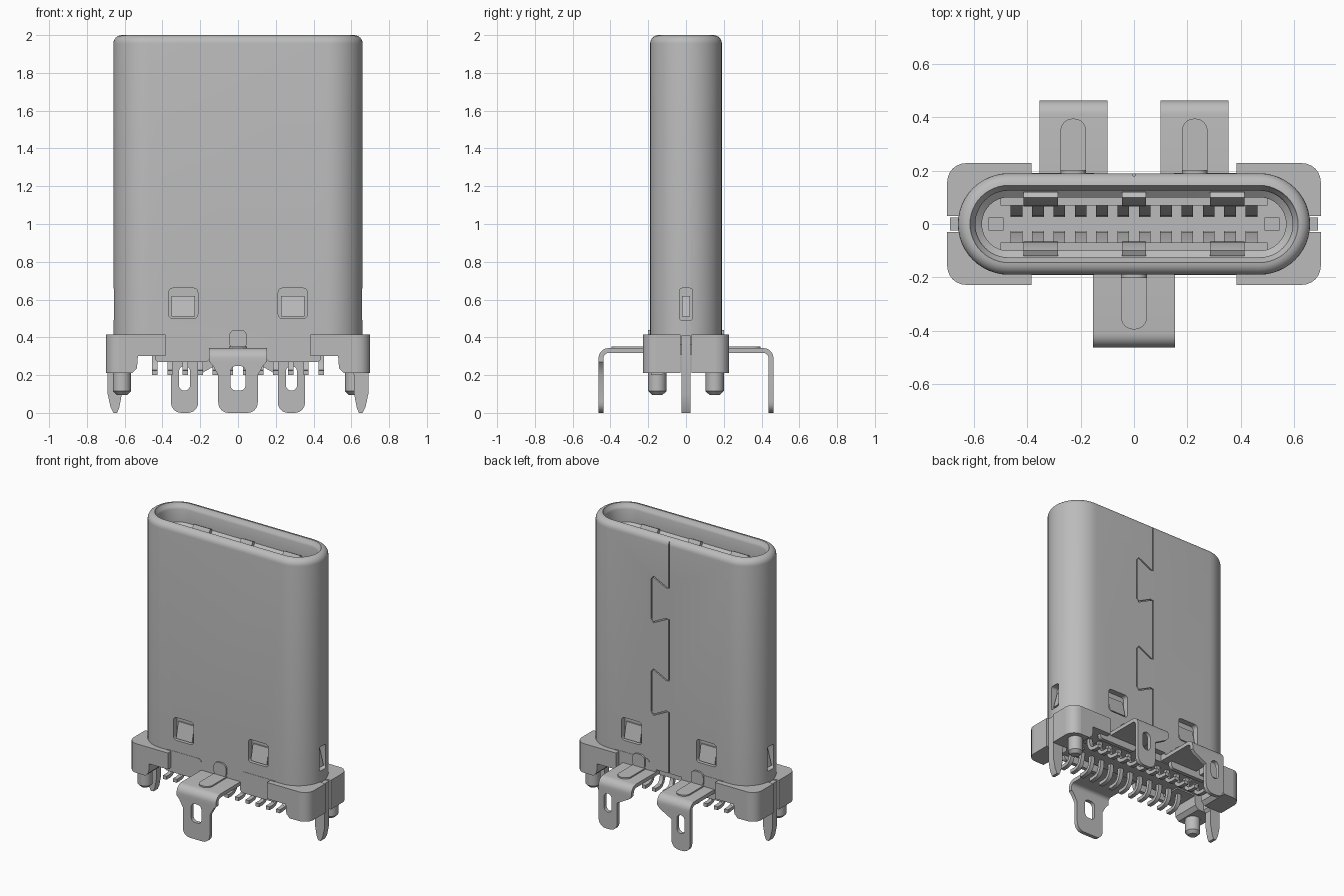
import bpy, bmesh
from math import pi, sin, cos, radians
from mathutils import Vector

if "Cube" in bpy.data.objects:
    bpy.data.objects.remove(bpy.data.objects["Cube"])

grey = bpy.data.materials.new("plain_grey")
grey.use_nodes = True
grey.diffuse_color = (0.5, 0.5, 0.5, 1)
grey.node_tree.nodes["Principled BSDF"].inputs["Base Color"].default_value = grey.diffuse_color


def finish(name, bm):
    bmesh.ops.recalc_face_normals(bm, faces=bm.faces)
    mesh = bpy.data.meshes.new(name)
    bm.to_mesh(mesh)
    bm.free()
    mesh.materials.append(grey)
    obj = bpy.data.objects.new(name, mesh)
    bpy.context.collection.objects.link(obj)
    return obj


def activate(obj):
    bpy.ops.object.select_all(action='DESELECT')
    obj.select_set(True)
    bpy.context.view_layer.objects.active = obj


def smooth(obj):
    activate(obj)
    bpy.ops.object.shade_smooth_by_angle(angle=radians(32))
    return obj


def rounded(cx, cy, hx, hy, r, n=6):
    """Outline of a rounded rectangle."""
    r = min(r, hx, hy)
    pts = []
    for q, (sx, sy) in enumerate([(1, 1), (-1, 1), (-1, -1), (1, -1)]):
        for i in range(n + 1):
            a = (q + i / n) * pi / 2
            pts.append((cx + sx * (hx - r) + r * cos(a), cy + sy * (hy - r) + r * sin(a)))
    return pts


def prism(name, pts, axis, lo, hi):
    """Extrude an outline along an axis."""
    place = {'x': lambda u, v, w: (w, u, v), 'y': lambda u, v, w: (u, w, v),
             'z': lambda u, v, w: (u, v, w)}[axis]
    bm = bmesh.new()
    ends = [[bm.verts.new(place(u, v, w)) for u, v in pts] for w in (lo, hi)]
    for ring in ends:
        bm.faces.new(ring)
    for i in range(len(pts)):
        j = (i + 1) % len(pts)
        bm.faces.new((ends[0][i], ends[0][j], ends[1][j], ends[1][i]))
    return smooth(finish(name, bm))


def box(name, x, y, z):
    return prism(name, [(x[0], y[0]), (x[1], y[0]), (x[1], y[1]), (x[0], y[1])], 'z', *z)


def ribbon(path, t):
    """Closed outline of a bent sheet following a path."""
    path = [Vector(p) for p in path]
    left, right = [], []
    for i, p in enumerate(path):
        d = (path[min(i + 1, len(path) - 1)] - path[max(i - 1, 0)]).normalized()
        n = Vector((-d.y, d.x)) * t / 2
        left.append(tuple(p + n))
        right.append(tuple(p - n))
    return left + right[::-1]


def cut(obj, cutter):
    cutter.hide_render = True
    mod = obj.modifiers.new("cut", 'BOOLEAN')
    mod.object = cutter
    mod.operation = 'DIFFERENCE'
    mod.solver = 'EXACT'
    activate(obj)
    bpy.ops.object.modifier_apply(modifier=mod.name)
    bpy.data.objects.remove(cutter)


# Shell: outer wall, rounded rim, stepped cavity
rings = [(0, 0.36)]
rings += [(0.045 * (1 - cos(a)), 1.955 + 0.045 * sin(a)) for a in [i * pi / 12 for i in range(7)]]
rings += [(0.05, 1.985), (0.06, 1.975), (0.065, 1.96), (0.065, 1.87), (0.09, 1.85), (0.09, 0.95)]
bm = bmesh.new()
loops = [[bm.verts.new((x, y, z)) for x, y in rounded(0, 0, 0.66 - d, 0.19 - d, 1, 12)]
         for d, z in rings]
for a, b in zip(loops, loops[1:]):
    for i in range(len(a)):
        j = (i + 1) % len(a)
        bm.faces.new((a[i], a[j], b[j], b[i]))
bm.faces.new(loops[0])
bm.faces.new(loops[-1])
bmesh.ops.remove_doubles(bm, verts=bm.verts, dist=1e-5)
shell = finish("shell", bm)

# Latch windows with a sloped tongue in each
for s in (-1, 1):
    for f in (-1, 1):
        cut(shell, prism("window_cutter", rounded(s * 0.29, 0.58, 0.077, 0.08, 0.022), 'y',
                         *sorted((f * 0.15, f * 0.3))))
        prism("window_tongue", [(f * 0.145, 0.51), (f * 0.184, 0.51), (f * 0.16, 0.62), (f * 0.145, 0.62)],
              'x', s * 0.29 - 0.062, s * 0.29 + 0.062)
    cut(shell, prism("side_window_cutter", rounded(0, 0.575, 0.035, 0.085, 0.015), 'x',
                     *sorted((s * 0.61, s * 0.8))))
    prism("side_tongue", [(s * 0.605, 0.51), (s * 0.65, 0.51), (s * 0.62, 0.62), (s * 0.605, 0.62)],
          'y', -0.022, 0.022)

# Dovetailed seam groove on the back
seam = [(0, 2.05)]
for z in (1.55, 0.9):
    seam += [(0, z + 0.11), (0.02, z + 0.11), (0.12, z + 0.16), (0.135, z + 0.14),
             (0.135, z - 0.14), (0.12, z - 0.16), (0.02, z - 0.11), (0, z - 0.11)]
seam += [(0, 0.3)]
cut(shell, prism("seam_cutter", ribbon(seam, 0.008), 'y', 0.18, 0.25))
smooth(shell)

# Contacts and spring pads inside the cavity
for f in (-1, 1):
    box("contact_ledge", (-0.5, 0.5), sorted((f * 0.07, f * 0.105)), (0.94, 1.7))
    for i in range(12):
        x = (i - 5.5) * 0.08
        prism("contact", [(f * 0.08, 0.94), (f * 0.025, 0.94), (f * 0.045, 1.3),
                          (f * 0.03, 1.55), (f * 0.08, 1.66)], 'x', x - 0.022, x + 0.022)
    for x, h in ((-0.35, 0.065), (0, 0.045), (0.35, 0.065)):
        prism("spring_pad", [(f * 0.12, 1.88), (f * 0.1, 1.89), (f * 0.07, 1.84),
                             (f * 0.065, 1.76), (f * 0.105, 1.68)], 'x', x - h, x + h)
for s in (-1, 1):
    box("side_latch", sorted((s * 0.49, s * 0.545)), (-0.025, 0.025), (0.94, 1.5))

# Base: centre block and four corner blocks
box("base_core", (-0.56, 0.56), (-0.15, 0.15), (0.31, 0.4))
for s in (-1, 1):
    for f in (-1, 1):
        outline = [(0.385, 0.415), (0.7, 0.415), (0.7, 0.21), (0.56, 0.21),
                   (0.535, 0.235), (0.53, 0.3), (0.385, 0.3)]
        block = prism("corner_block", [(s * x, z) for x, z in outline], 'y', *sorted((f * 0.03, f * 0.228)))
        bm = bmesh.new()
        bm.from_mesh(block.data)
        corner = [e for e in bm.edges if all(abs(v.co.x) > 0.69 and abs(v.co.y) > 0.2 for v in e.verts)]
        bmesh.ops.bevel(bm, geom=corner, offset=0.07, segments=6, profile=0.5, affect='EDGES')
        bm.to_mesh(block.data)
        bm.free()
        smooth(block)
        # Lower skirt of the shell
        prism("shell_skirt", rounded(s * 0.295, 0.345, 0.145, 0.075, 0.025), 'y',
              *sorted((f * 0.165, f * 0.192)))
    # Board leg at each end
    leg = [(0.6, 0.41), (0.69, 0.41), (0.69, 0.1), (0.675, 0.03), (0.66, 0), (0.64, 0),
           (0.628, 0.03), (0.615, 0.1), (0.615, 0.2), (0.6, 0.22)]
    prism("end_leg", [(s * x, z) for x, z in leg], 'y', -0.025, 0.025)
    # Locating peg with a chamfered tip
    bm = bmesh.new()
    bmesh.ops.create_cone(bm, cap_ends=True, segments=24, radius1=0.048, radius2=0.048, depth=0.13)
    tip = [e for e in bm.edges if all(v.co.z < 0 for v in e.verts)]
    bmesh.ops.bevel(bm, geom=tip, offset=0.02, segments=1, affect='EDGES')
    bmesh.ops.translate(bm, verts=bm.verts, vec=(s * 0.615, s * 0.152, 0.16))
    smooth(finish("locating_peg", bm))

# Two rows of bent solder pins
for f in (-1, 1):
    path = [(0.085, 0.34), (0.088, 0.27), (0.1, 0.235), (0.12, 0.217), (0.15, 0.212), (0.185, 0.212)]
    for i in range(12):
        x = (i - 5.5) * 0.08
        prism("solder_pin", ribbon([(f * y, z) for y, z in path], 0.024), 'x', x - 0.014, x + 0.014)


# Bent mounting tabs with slotted legs and raised ribs
def mounting_tab(f, cx, hw, lx, lw, slot):
    path = [(0.15, 0.33), (0.41, 0.33)]
    path += [(0.41 + 0.04 * sin(a), 0.29 + 0.04 * cos(a)) for a in [i * pi / 12 for i in range(1, 7)]]
    path += [(0.45, 0.27)]
    prism("tab_flange", ribbon([(f * y, z) for y, z in path], 0.026), 'x', cx - hw, cx + hw)
    lo, hi = cx - hw, cx + hw
    a, b = lx - lw, lx + lw
    outline = [(lo, 0.272), (lo + min(0.02, a - lo), 0.25), (a, 0.2), (a, 0.06)]
    outline += [(lx - lw + 0.055 * (1 - cos(t)), 0.055 * (1 - sin(t))) for t in
                [i * pi / 12 for i in range(1, 7)]]
    outline += [(lx + lw - 0.055 * (1 - cos(t)), 0.055 * (1 - sin(t))) for t in
                [i * pi / 12 for i in range(6, 0, -1)]]
    outline += [(b, 0.06), (b, 0.2), (hi - min(0.02, hi - b), 0.25), (hi, 0.272)]
    plate = prism("tab_leg", outline, 'y', *sorted((f * 0.437, f * 0.463)))
    cut(plate, prism("slot_cutter", rounded(lx, 0.183, slot, 0.065, 0.03), 'y', *sorted((f * 0.4, f * 0.5))))
    smooth(plate)
    prism("tab_rib", rounded(cx, f * 0.275, 0.048, 0.12, 0.045), 'z', 0.335, 0.352)
    prism("wall_rib", rounded(cx, 0.39, 0.048, 0.05, 0.035), 'y', *sorted((f * 0.18, f * 0.202)))
    box("tab_root", (cx - hw, cx + hw), sorted((f * 0.14, f * 0.19)), (0.317, 0.4))


mounting_tab(-1, 0, 0.153, 0, 0.105, 0.04)
for s in (-1, 1):
    mounting_tab(1, s * 0.2275, 0.1275, s * 0.283, 0.072, 0.03)
